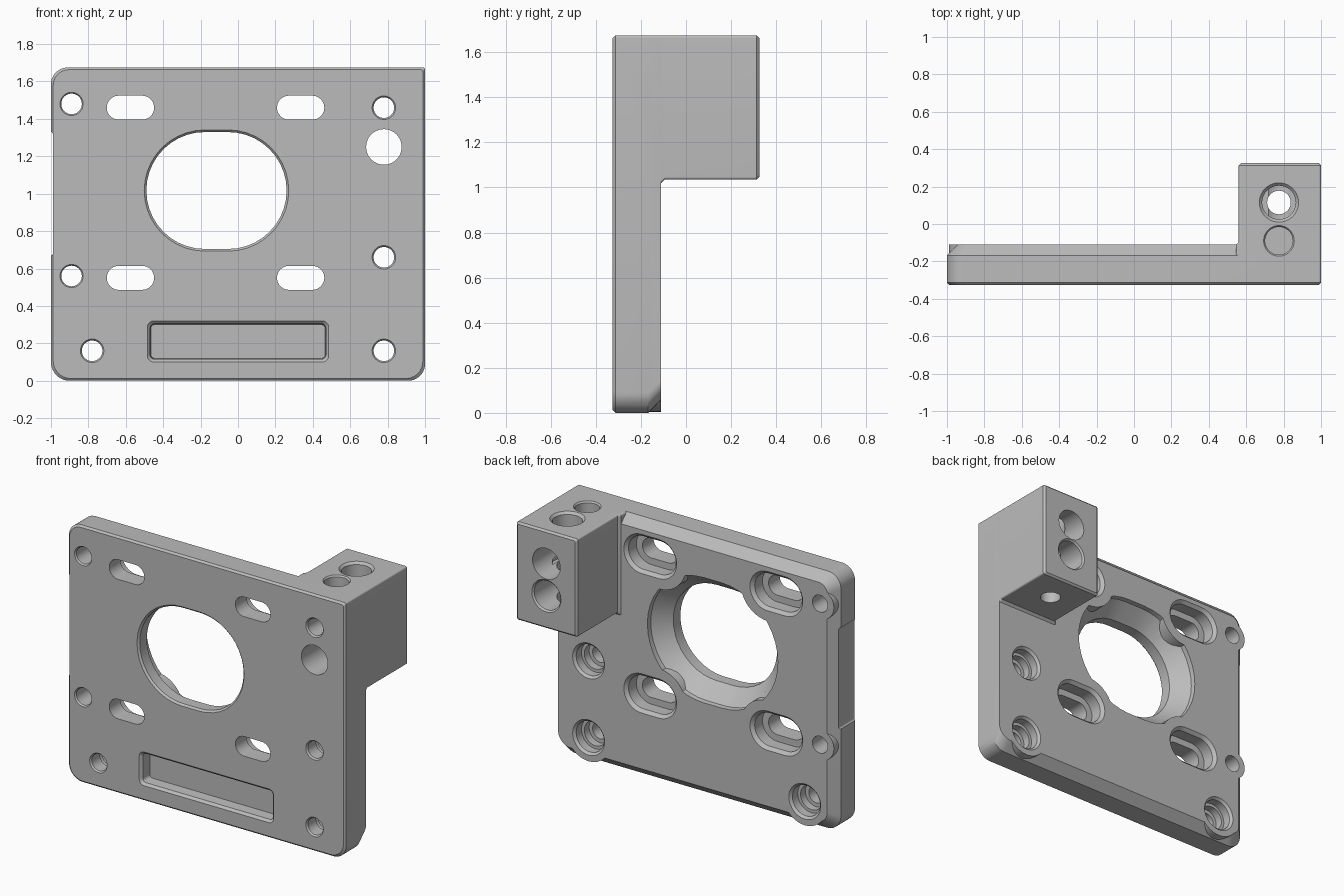
import bpy, bmesh, math

cube = bpy.data.objects.get("Cube")
if cube:
    bpy.data.objects.remove(cube, do_unlink=True)

STEPS = 10                       # segments per rounded corner
FRONT, BACK, REAR = -0.325, -0.11, 0.325
TOP = 1.675

grey = bpy.data.materials.new("machined_grey")
grey.use_nodes = True
grey.diffuse_color = (0.5, 0.5, 0.5, 1)
grey.node_tree.nodes["Principled BSDF"].inputs["Base Color"].default_value = (0.5, 0.5, 0.5, 1)


def outline(x0, x1, z0, z1, radii):
    """Rounded rectangle; radii run top right, top left, bottom left, bottom right."""
    pts = []
    corners = [(x1, z1, -1, -1), (x0, z1, 1, -1), (x0, z0, 1, 1), (x1, z0, -1, 1)]
    for i, ((x, z, sx, sz), r) in enumerate(zip(corners, radii)):
        for s in range(STEPS + 1):
            a = math.pi / 2 * (i + s / STEPS)
            pts.append((x + sx * r + r * math.cos(a), z + sz * r + r * math.sin(a)))
    return pts


def pill(cx, cz, half_w, half_h, r=None):
    r = min(half_w, half_h) if r is None else r
    return outline(cx - half_w, cx + half_w, cz - half_h, cz + half_h, [r] * 4)


def loft(name, rings, axis="y"):
    """Solid skinned through (outline, depth) rings along one axis."""
    bm = bmesh.new()
    loops = []
    for pts, d in rings:
        loops.append([bm.verts.new((a, d, b) if axis == "y" else (a, b, d)) for a, b in pts])
    n = len(loops[0])
    for lo, hi in zip(loops, loops[1:]):
        for i in range(n):
            j = (i + 1) % n
            bm.faces.new((lo[i], lo[j], hi[j], hi[i]))
    bm.faces.new(loops[0])
    bm.faces.new(loops[-1])
    bmesh.ops.remove_doubles(bm, verts=bm.verts, dist=1e-5)
    bmesh.ops.recalc_face_normals(bm, faces=bm.faces)
    me = bpy.data.meshes.new(name)
    bm.to_mesh(me)
    bm.free()
    me.materials.append(grey)
    ob = bpy.data.objects.new(name, me)
    bpy.context.collection.objects.link(ob)
    return ob


def combine(ob, tool, mode):
    mod = ob.modifiers.new(mode, "BOOLEAN")
    mod.operation, mod.object, mod.solver = mode, tool, "EXACT"
    bpy.context.view_layer.objects.active = ob
    bpy.ops.object.modifier_apply(modifier=mod.name)
    bpy.data.objects.remove(tool, do_unlink=True)


def bore(cx, cz, steps, half_len=0, axis="y"):
    """Stepped round or slotted cutter from (radius, depth) pairs."""
    return loft("cutter", [(pill(cx, cz, r + half_len, r), d) for r, d in steps], axis)


# Plate with broken front edge and chamfered back (no chamfer on the left side)
def plate_outline(e=0.0, right=None):
    right = e if right is None else right
    return outline(-1 + e, 1 - right, e, TOP - e, [0.012, 0.09 - e / 2, 0.1 - e / 2, 0.09])


plate = loft("mounting_plate", [(plate_outline(0.012), FRONT), (plate_outline(), FRONT + 0.012),
                                (plate_outline(), -0.168), (plate_outline(0.058, 0), BACK)])

# Bosses that interrupt the back chamfer, clipped to the plate outline
for x, z, r in [(-0.89, 0.56, 0.1), (-0.89, 1.48, 0.1), (-0.78, 0.16, 0.155), (0.78, 0.16, 0.155)]:
    boss = bore(x, z, [(r, -0.25), (r, BACK)])
    combine(boss, loft("clip", [(plate_outline(), -0.3), (plate_outline(), 0)]), "INTERSECT")
    combine(plate, boss, "UNION")


# Corner block with a small flare where it meets the plate
def block_outline(x0, z0, e=0.0):
    return outline(x0, 1 - e, z0, TOP - e, [0.012] * 4)


block = loft("corner_block", [(block_outline(0.545, 1.02), -0.3), (block_outline(0.545, 1.02), BACK),
                              (block_outline(0.56, 1.035), BACK + 0.015),
                              (block_outline(0.56, 1.035), REAR - 0.012),
                              (block_outline(0.572, 1.047, 0.012), REAR)])
combine(plate, block, "UNION")

# Central opening: straight at the front, flared at the back around the slot bosses
slots = [(x, z) for x in (-0.575, 0.335) for z in (0.55, 1.46)]
flare = bore(-0.115, 1.017, [(0.3, -0.24), (0.3125, -0.24), (0.405, -0.14), (0.415, -0.05)], 0.0625)
for x, z in slots:
    combine(flare, bore(x, z, [(0.195, -0.3), (0.195, 0)], 0.0625), "DIFFERENCE")
combine(plate, flare, "DIFFERENCE")
combine(plate, bore(-0.115, 1.017, [(0.324, -0.35), (0.324, FRONT), (0.3125, FRONT + 0.012),
                                    (0.3125, 0)], 0.0625), "DIFFERENCE")

# Slots with stepped recesses at the back
for x, z in slots:
    combine(plate, bore(x, z, [(0.064, -0.4), (0.064, -0.21), (0.108, -0.21), (0.108, -0.13),
                               (0.128, BACK), (0.128, -0.08)], 0.0625), "DIFFERENCE")

# Plain left-edge holes
for z in (0.56, 1.48):
    combine(plate, bore(-0.89, z, [(0.062, -0.4), (0.062, FRONT), (0.055, FRONT + 0.01),
                                   (0.055, 0)]), "DIFFERENCE")

# Counterbored screw holes
for x, z in [(0.78, 0.66), (0.78, 0.16), (-0.78, 0.16)]:
    combine(plate, bore(x, z, [(0.063, -0.4), (0.063, FRONT), (0.055, FRONT + 0.01), (0.055, -0.23),
                               (0.08, -0.23), (0.08, -0.18), (0.1, -0.18), (0.1, -0.125),
                               (0.115, BACK), (0.115, 0)]), "DIFFERENCE")

# Block bores, front to back
combine(plate, bore(0.78, 1.46, [(0.063, -0.4), (0.063, FRONT), (0.055, FRONT + 0.01), (0.055, -0.1),
                                 (0.1, -0.1), (0.1, 0.4)]), "DIFFERENCE")
combine(plate, bore(0.78, 1.25, [(0.095, -0.4), (0.095, REAR - 0.01), (0.105, REAR),
                                 (0.105, 0.4)]), "DIFFERENCE")

# Block bores, from the top
combine(plate, bore(0.775, 0.115, [(0.063, 0.9), (0.063, 1.38), (0.09, 1.38), (0.09, 1.66),
                                   (0.105, TOP), (0.105, 1.8)], axis="z"), "DIFFERENCE")
combine(plate, bore(0.775, -0.09, [(0.074, 1.36), (0.074, 1.665), (0.082, TOP),
                                   (0.082, 1.8)], axis="z"), "DIFFERENCE")

# Front label pocket with sloped lip
combine(plate, loft("cutter", [(pill(0, 0.21, 0.485, 0.11, 0.035), -0.4),
                               (pill(0, 0.21, 0.485, 0.11, 0.035), FRONT),
                               (pill(0, 0.21, 0.47, 0.095, 0.025), FRONT + 0.015),
                               (pill(0, 0.21, 0.465, 0.09, 0.02), -0.245)]), "DIFFERENCE")

# Shallow relief on the right edge
combine(plate, loft("cutter", [(pill(-1.04, 1.0, 0.05, 0.33, 0.01), d) for d in (-0.4, 0)]), "DIFFERENCE")

bpy.ops.object.select_all(action="DESELECT")
plate.select_set(True)
bpy.context.view_layer.objects.active = plate
bpy.ops.object.shade_smooth_by_angle(angle=math.radians(25))
